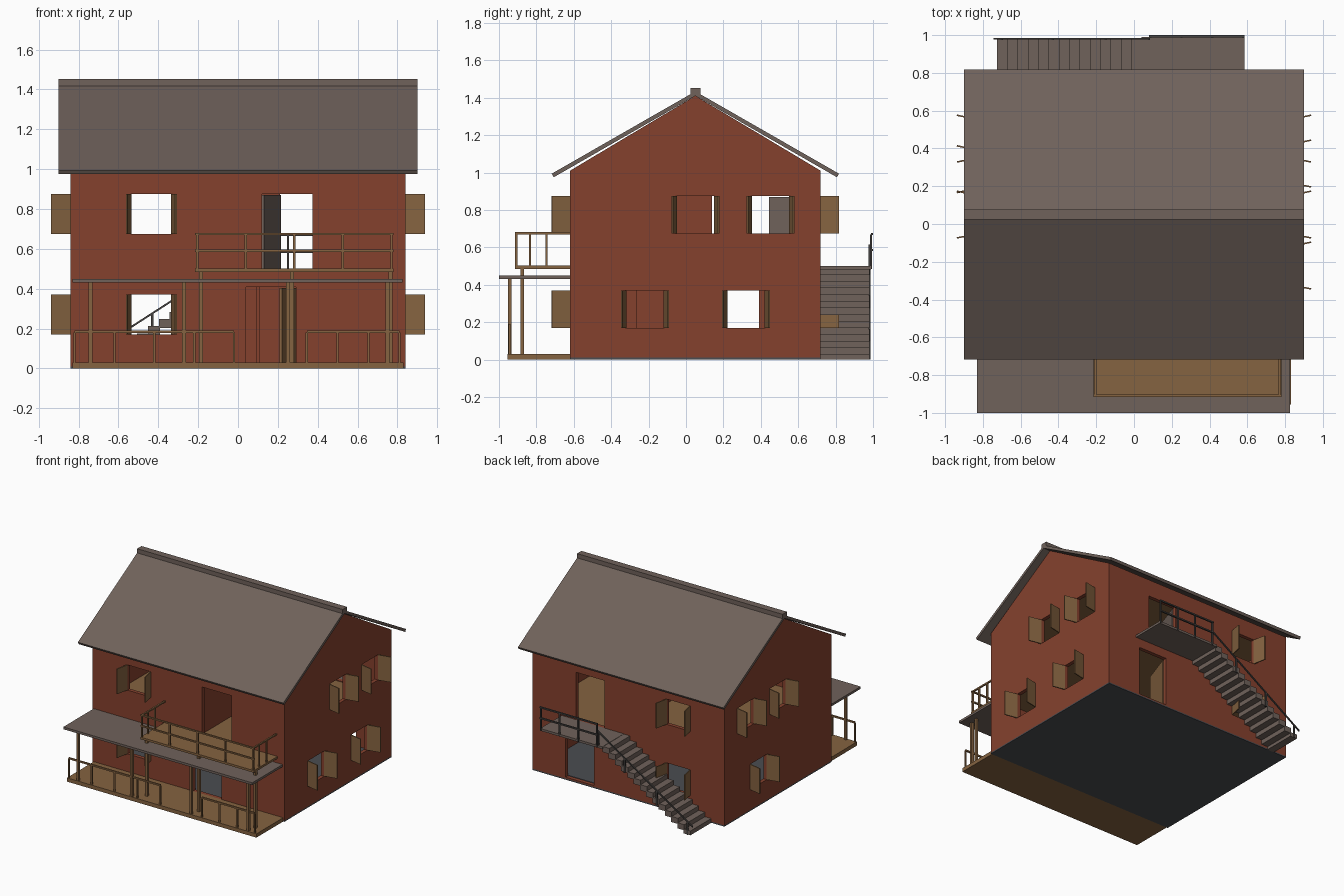
import bpy, bmesh, math
from mathutils import Vector

if "Cube" in bpy.data.objects:
    bpy.data.objects.remove(bpy.data.objects["Cube"])


def mat(name, r, g, b):
    m = bpy.data.materials.new(name)
    m.diffuse_color = (r, g, b, 1)
    m.use_nodes = True
    m.node_tree.nodes["Principled BSDF"].inputs["Base Color"].default_value = m.diffuse_color
    return m


RED = mat("red wall", 0.235, 0.053, 0.027)
WOOD = mat("wood", 0.235, 0.125, 0.052)
GREY = mat("roof grey brown", 0.16, 0.122, 0.104)
IRON = mat("dark iron", 0.06, 0.055, 0.052)
BASE = mat("slate base", 0.07, 0.073, 0.082)


def prism(name, pts, axis, a, b, m):
    """Extrude a 2D profile: axis x takes (y,z), axis z takes (x,y)."""
    put = (lambda p, t: (t, p[0], p[1])) if axis == 'x' else (lambda p, t: (p[0], p[1], t))
    bm = bmesh.new()
    f = bm.faces.new([bm.verts.new(put(p, a)) for p in pts])
    ext = bmesh.ops.extrude_face_region(bm, geom=[f])
    d = Vector(put((0, 0), b - a))
    bmesh.ops.translate(bm, vec=d, verts=[v for v in ext['geom'] if isinstance(v, bmesh.types.BMVert)])
    bmesh.ops.recalc_face_normals(bm, faces=bm.faces)
    me = bpy.data.meshes.new(name)
    bm.to_mesh(me)
    bm.free()
    o = bpy.data.objects.new(name, me)
    bpy.context.collection.objects.link(o)
    if m:
        me.materials.append(m)
    return o


def box(name, x0, x1, y0, y1, z0, z1, m):
    return prism(name, [(x0, y0), (x1, y0), (x1, y1), (x0, y1)], 'z', z0, z1, m)


def post(name, x, y, z0, z1, w, m):
    return box(name, x - w / 2, x + w / 2, y - w / 2, y + w / 2, z0, z1, m)


def leaf(name, p, q, z0, z1, m, t=0.008):
    """Thin upright panel from plan point p to plan point q."""
    p, q = Vector(p), Vector(q)
    d = (q - p).normalized()
    n = Vector((-d.y, d.x)) * t / 2
    return prism(name, [p - n, q - n, q + n, p + n], 'z', z0, z1, m)


# house shell, hollowed out
X, YF, YB, YC = 0.84, -0.62, 0.72, 0.05
T = 0.03
shell = prism("house_walls", [(YF, 0.01), (YB, 0.01), (YB, 1.01), (YC, 1.41), (YF, 1.01)], 'x', -X, X, RED)
cutters = [box("cut_room", -X + T, X - T, YF + T, YB - T, 0.02, 0.985, None)]

UP, LOW = (0.675, 0.875), (0.17, 0.37)


def window(side, c, z):
    """Cut an opening and hang two open shutters; side is the wall."""
    h = 0.1
    wall, s, along_x = {'front': (YF, -1, True), 'back': (YB, 1, True),
                        'left': (-X, -1, False), 'right': (X, 1, False)}[side]
    a, b = sorted((wall - s * 0.06, wall + s * 0.06))
    if along_x:
        cutters.append(box("cut_window", c - h, c + h, a, b, *z, None))
    else:
        cutters.append(box("cut_window", a, b, c - h, c + h, *z, None))
    for e in (-1, 1):
        p = (c + e * (h + 0.003), wall - s * 0.002)
        q = (c + e * (h + 0.024), wall + s * 0.098)
        if not along_x:
            p, q = p[::-1], q[::-1]
        leaf("shutter_" + side, p, q, *z, WOOD)


for z in (UP, LOW):
    window('front', -0.435, z)
    window('back', -0.435, z)
for side, ups, lows in (('right', (0.05, 0.452), (-0.22, 0.32)), ('left', (0.05, 0.452), (0.29,))):
    for c in ups:
        window(side, c, UP)
    for c in lows:
        window(side, c, LOW)

# doorways
for x0, x1, y, z0, z1 in ((0.04, 0.29, YF, 0.03, 0.41), (0.12, 0.375, YF, 0.5, 0.875),
                          (0.30, 0.55, YB, 0.02, 0.41), (0.21, 0.46, YB, 0.5, 0.875)):
    cutters.append(box("cut_door", x0, x1, y - 0.06, y + 0.06, z0, z1, None))

for c in cutters:
    c.hide_render = True
    md = shell.modifiers.new("cut", 'BOOLEAN')
    md.operation, md.solver, md.object = 'DIFFERENCE', 'EXACT', c
bpy.context.view_layer.objects.active = shell
for md in list(shell.modifiers):
    bpy.ops.object.modifier_apply(modifier=md.name)
for c in cutters:
    bpy.data.objects.remove(c)

# door leaves swung inward at the back
leaf("upper_back_door", (0.21, 0.69), (0.125, 0.445), 0.5, 0.87, GREY, 0.012)
leaf("lower_back_door", (0.30, 0.69), (0.215, 0.445), 0.025, 0.405, WOOD, 0.012)

# base, floors and inner partitions
box("base_slab", -X, X, YF, YB, 0, 0.01, BASE)
box("ground_floor", -X + T, X - T, YF + T, YB - T, 0.01, 0.024, BASE)
box("upper_floor", -X + T, X - T, YF + T, YB - T, 0.455, 0.495, WOOD)
box("ceiling", -X + T, X - T, YF + T, YB - T, 0.965, 0.986, WOOD)
box("lower_partition", 0.09, 0.11, -0.265, 0.14, 0.02, 0.46, RED)
box("upper_partition", 0.09, 0.11, YF + T, 0.14, 0.49, 0.97, RED)

# main roof: two slopes and a ridge cap
for name, s in (("roof_front", -1), ("roof_back", 1)):
    prism(name, [(YC, 1.41), (YC + s * 0.757, 0.975), (YC + s * 0.768, 0.994), (YC, 1.434)], 'x', -0.9, 0.9, GREY)
box("ridge_cap", -0.9, 0.9, YC - 0.027, YC + 0.028, 1.415, 1.452, GREY)

# front porch
box("porch_deck", -0.83, 0.83, -0.955, YF, 0, 0.03, WOOD)
box("porch_roof", -0.83, 0.825, -1.0, YF, 0.432, 0.45, GREY)
for x in (-0.74, -0.27, 0.25, 0.75):
    post("porch_post", x, -0.942, 0.03, 0.432, 0.02, WOOD)
for x0, x1, n in ((-0.82, -0.02, 4), (0.345, 0.81, 3)):
    box("porch_rail", x0, x1, -0.95, -0.938, 0.178, 0.19, WOOD)
    for i in range(n + 1):
        post("porch_baluster", x0 + (x1 - x0) * i / n, -0.944, 0.03, 0.18, 0.011, WOOD)

# balcony on tall posts
BX0, BX1, BY = -0.215, 0.78, -0.915
box("balcony_deck", BX0, BX1, BY, YF, 0.485, 0.502, WOOD)
for x in (-0.185, 0.27, 0.765):
    post("balcony_post", x, -0.875, 0.03, 0.486, 0.02, WOOD)
for z in (0.585, 0.67):
    box("balcony_front_rail", BX0, BX1, BY, BY + 0.012, z, z + 0.011, WOOD)
for i in range(5):
    post("balcony_baluster", BX0 + 0.01 + (BX1 - BX0 - 0.02) * i / 4, BY + 0.007, 0.5, 0.675, 0.012, WOOD)
for x in (BX0 + 0.01, BX1 - 0.01):
    box("balcony_side_rail", x - 0.006, x + 0.006, BY, YF, 0.67, 0.681, WOOD)
    for y in (-0.835, -0.745):
        post("balcony_side_baluster", x, y, 0.5, 0.675, 0.011, WOOD)

# back landing and stairs
box("landing", 0.04, 0.585, YB, 0.99, 0.482, 0.5, GREY)
N, RUN, RISE = 14, 0.765 / 14, 0.5 / 14
for i in range(N):
    x = -0.725 + i * RUN
    box("stair_step", x, x + RUN + 0.006, YB, 0.98, max(0, (i - 0.3) * RISE), (i + 1) * RISE - 0.002, GREY)

# iron railings of landing and stairs
for z in (0.58, 0.665):
    box("landing_rail", 0.08, 0.585, 0.988, 1.0, z, z + 0.011, IRON)
for i in range(4):
    post("landing_baluster", 0.087 + 0.491 * i / 3, 0.99, 0.485, 0.67, 0.011, IRON)


def stair_rail_z(x):
    return 0.6 + (x - 0.08) * 0.645


rail = box("stair_rail", -0.745, 0.085, 0.976, 0.986, 0, 0.011, IRON)
for v in rail.data.vertices:
    v.co.z += stair_rail_z(v.co.x)
for x in (-0.70, -0.43, -0.15, 0.08):
    zr = stair_rail_z(x)
    post("stair_baluster", x, 0.98, max(0.0, zr - 0.11), zr + 0.005, 0.011, IRON)
